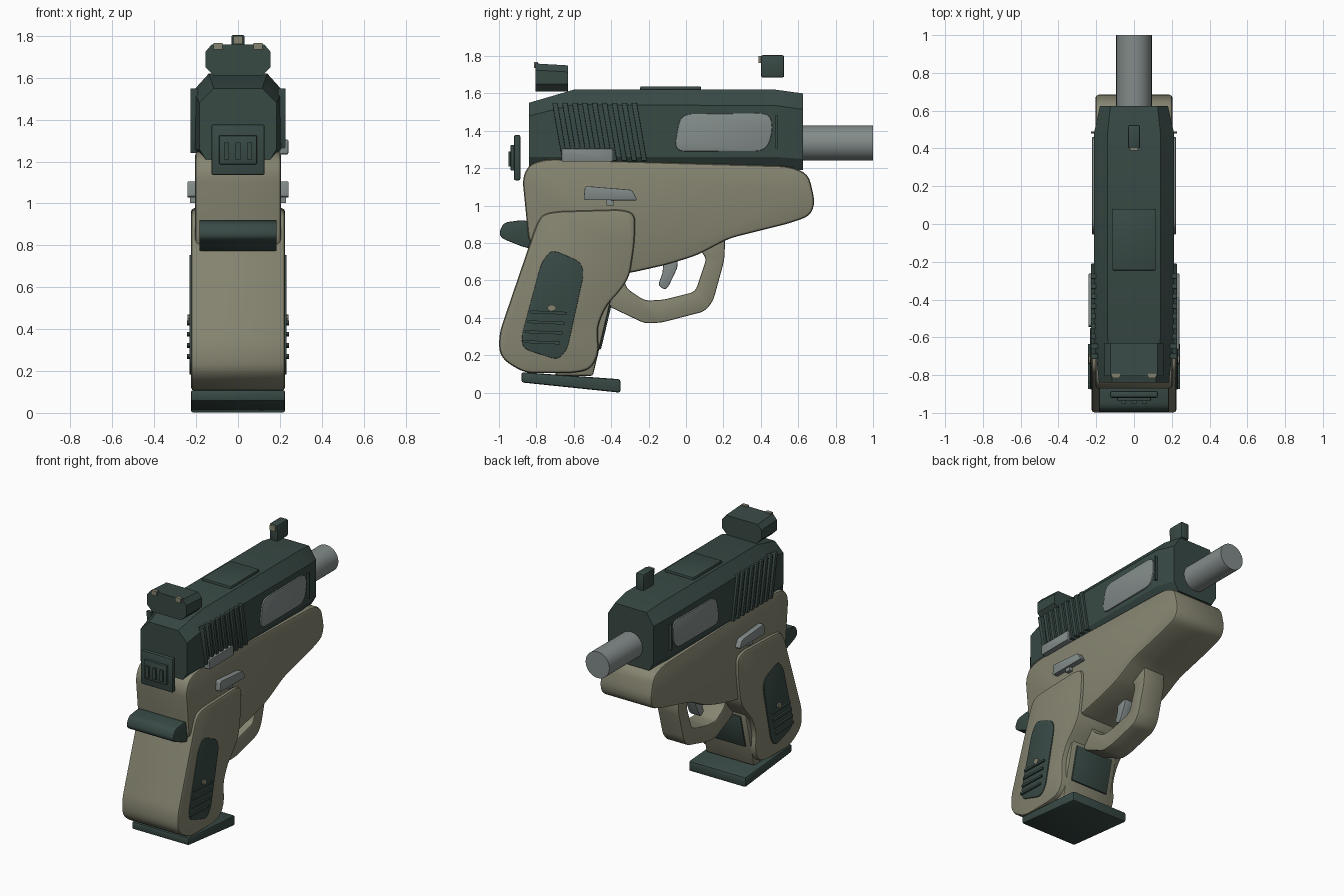
import bpy, bmesh, math
from mathutils import Vector


def material(name, rgb):
    m = bpy.data.materials.new(name)
    m.diffuse_color = (*rgb, 1)
    return m


DARK = material("dark green", (0.040, 0.068, 0.060))
TAN = material("olive tan", (0.238, 0.234, 0.165))
GREY = material("steel grey", (0.225, 0.262, 0.255))


def finish(bm, name, mat, bevel=0.0, seg=2):
    """Bevel the sharp edges, then make a smooth-by-angle object."""
    bmesh.ops.recalc_face_normals(bm, faces=bm.faces)
    if bevel:
        sharp = [e for e in bm.edges if len(e.link_faces) == 2 and e.calc_face_angle() > 0.8]
        bmesh.ops.bevel(bm, geom=sharp, offset=bevel, segments=seg, profile=0.5,
                        affect='EDGES', clamp_overlap=True)
    me = bpy.data.meshes.new(name)
    bm.to_mesh(me)
    bm.free()
    me.materials.append(mat)
    me.shade_smooth()
    me.set_sharp_from_angle(angle=math.radians(30))
    ob = bpy.data.objects.new(name, me)
    bpy.context.collection.objects.link(ob)
    return ob


def rounded(pts, r, n=4):
    """Replace each profile corner by a small curve."""
    pts = [Vector(p) for p in pts]
    out = []
    for i, p in enumerate(pts):
        a, b = pts[i - 1] - p, pts[(i + 1) % len(pts)] - p
        s = p + a.normalized() * min(r, a.length * 0.45)
        e = p + b.normalized() * min(r, b.length * 0.45)
        for k in range(n + 1):
            t = k / n
            out.append(s * (1 - t) ** 2 + p * 2 * t * (1 - t) + e * t * t)
    return out


def prism(name, pts, x0, x1, mat, r=0.0, bevel=0.0, seg=2):
    """Extrude a (y, z) profile from x0 to x1."""
    pts = rounded(pts, r) if r else pts
    bm = bmesh.new()
    f = bm.faces.new([bm.verts.new((x0, p[0], p[1])) for p in pts])
    ext = bmesh.ops.extrude_face_region(bm, geom=[f])
    bmesh.ops.translate(bm, vec=(x1 - x0, 0, 0),
                        verts=[v for v in ext["geom"] if isinstance(v, bmesh.types.BMVert)])
    return finish(bm, name, mat, bevel, seg)


def box(name, x0, x1, y0, y1, z0, z1, mat, bevel=0.0):
    return prism(name, [(y0, z0), (y1, z0), (y1, z1), (y0, z1)], x0, x1, mat, 0, bevel)


def both(name, pts, x0, x1, mat, r=0.0, bevel=0.0):
    """Same prism on the right and left side."""
    prism(name + "_right", pts, x0, x1, mat, r, bevel)
    prism(name + "_left", pts, -x1, -x0, mat, r, bevel)


# Slide: lofted chamfered sections (y, half width, shoulder z, top half width, top z, bottom z)
bm = bmesh.new()
rings = []
for y, w, sh, tw, top, bot in [(-0.84, 0.185, 1.48, 0.115, 1.55, 1.20),
                               (-0.60, 0.212, 1.54, 0.140, 1.62, 1.20),
                               (0.48, 0.212, 1.535, 0.140, 1.62, 1.20),
                               (0.625, 0.180, 1.515, 0.125, 1.60, 1.19)]:
    half = [(w * 0.8, bot), (w, bot + 0.06), (w, sh), (tw, top)]
    ring = half + [(-x, z) for x, z in reversed(half)]
    rings.append([bm.verts.new((x, y, z)) for x, z in ring])
for a, b in zip(rings, rings[1:]):
    for i in range(8):
        j = (i + 1) % 8
        bm.faces.new((a[i], a[j], b[j], b[i]))
bm.faces.new(rings[0])
bm.faces.new(rings[-1])
finish(bm, "slide", DARK)
box("slide_top_plate", -0.115, 0.115, -0.245, 0.08, 1.60, 1.638, DARK, 0.006)

# Slanted grip ridges on the slide
for i in range(9):
    y = -0.715 + i * 0.053
    both(f"slide_ridge_{i}", [(y, 1.55), (y + 0.028, 1.55), (y + 0.082, 1.24), (y + 0.054, 1.24)],
         0.19, 0.228, DARK, 0, 0.004)

# Side window plates and strips
both("side_window", [(-0.065, 1.29), (-0.03, 1.49), (0.45, 1.495), (0.465, 1.40), (0.43, 1.292)],
     0.19, 0.222, GREY, 0.06, 0.005)
both("front_strip", [(0.478, 1.305), (0.49, 1.305), (0.49, 1.485), (0.478, 1.485)], 0.19, 0.228, DARK)

# Barrel
bm = bmesh.new()
bmesh.ops.create_cone(bm, cap_ends=True, segments=32, radius1=0.094, radius2=0.094, depth=0.5)
for v in bm.verts:
    v.co = Vector((v.co.x, v.co.z + 0.75, v.co.y + 1.335))
finish(bm, "barrel", GREY)

# Rear sight: chamfered section along y, with two marker dots
bm = bmesh.new()
half = [(0.115, 1.61), (0.155, 1.65), (0.155, 1.725), (0.125, 1.76)]
ring = half + [(-x, z) for x, z in reversed(half)]
a = [bm.verts.new((x, -0.805, z)) for x, z in ring]
b = [bm.verts.new((x, -0.63, z - (0.01 if z > 1.7 else 0))) for x, z in ring]
for i in range(8):
    bm.faces.new((a[i], a[(i + 1) % 8], b[(i + 1) % 8], b[i]))
bm.faces.new(a)
bm.faces.new(b)
finish(bm, "rear_sight", DARK)
for s in (-1, 1):
    box(f"rear_sight_dot_{s}", s * 0.095 - 0.022, s * 0.095 + 0.022, -0.814, -0.79, 1.735, 1.767, TAN)

# Front sight
box("front_sight", -0.032, 0.032, 0.40, 0.525, 1.685, 1.805, DARK, 0.01)
box("front_sight_dot", -0.022, 0.022, 0.388, 0.41, 1.762, 1.80, TAN)

# Rear plate behind the slide
box("rear_plate", -0.127, 0.127, -0.92, -0.885, 1.135, 1.378, DARK, 0.01)
box("rear_plate_step", -0.09, 0.09, -0.938, -0.915, 1.187, 1.325, DARK, 0.006)
for i in (-1, 0, 1):
    box(f"rear_plate_bar_{i}", i * 0.055 - 0.012, i * 0.055 + 0.012, -0.95, -0.93, 1.21, 1.29, DARK)

# Frame
prism("frame", [(-0.875, 1.15), (-0.835, 1.225), (-0.74, 1.25), (0.55, 1.212), (0.655, 1.17),
                (0.69, 1.02), (0.665, 0.945), (0.55, 0.905), (0.23, 0.825), (0.06, 0.735),
                (-0.10, 0.685), (-0.30, 0.64), (-0.6, 0.6), (-0.84, 0.8)],
      -0.205, 0.205, TAN, 0.05, 0.018)

# Grip body and its front strap
prism("grip", [(-0.80, 0.90), (-0.765, 0.955), (-0.69, 0.97), (-0.34, 0.98), (-0.27, 0.955),
               (-0.275, 0.80), (-0.30, 0.63), (-0.34, 0.56), (-0.43, 0.46), (-0.475, 0.35),
               (-0.465, 0.21), (-0.51, 0.125), (-0.60, 0.105), (-0.86, 0.105), (-0.965, 0.165),
               (-1.0, 0.22), (-0.998, 0.32)],
      -0.225, 0.225, TAN, 0.05, 0.018)
prism("front_strap", [(-0.40, 0.50), (-0.498, 0.09), (-0.70, 0.09), (-0.60, 0.50)],
      -0.19, 0.19, TAN, 0, 0.012)
prism("front_strap_panel", [(-0.398, 0.47), (-0.455, 0.23), (-0.50, 0.23), (-0.45, 0.47)],
      -0.15, 0.15, DARK, 0, 0.006)

# Grip side panels with ridges and a screw
both("grip_panel", [(-0.775, 0.69), (-0.73, 0.755), (-0.69, 0.755), (-0.565, 0.70), (-0.545, 0.64),
                    (-0.635, 0.23), (-0.685, 0.175), (-0.87, 0.235), (-0.88, 0.30)],
     0.20, 0.232, DARK, 0.04, 0.004)
for i in range(4):
    y, z = -0.835 - i * 0.013, 0.425 - i * 0.053
    both(f"grip_panel_ridge_{i}", [(y, z), (y + 0.20, z - 0.008), (y + 0.20, z + 0.007), (y, z + 0.015)],
         0.22, 0.244, DARK)
both("grip_screw", [(-0.718 + 0.024 * math.cos(k * math.pi / 4), 0.453 + 0.018 * math.sin(k * math.pi / 4))
                    for k in range(8)], 0.22, 0.242, TAN)

# Base plate, tilted
prism("base_plate", [(-0.88, 0.055), (-0.35, 0.0), (-0.35, 0.072), (-0.88, 0.11)],
      -0.225, 0.225, DARK, 0, 0.012)

# Rear tang
prism("rear_tang", [(-1.0, 0.855), (-0.975, 0.91), (-0.86, 0.925), (-0.78, 0.88), (-0.80, 0.77),
                    (-0.86, 0.775), (-0.985, 0.825)], -0.185, 0.185, DARK, 0.03, 0.006)

# Trigger guard and trigger
prism("trigger_guard", [(0.21, 0.84), (0.205, 0.71), (0.145, 0.49), (0.10, 0.435), (-0.13, 0.375),
                        (-0.22, 0.37), (-0.42, 0.465), (-0.42, 0.60), (-0.33, 0.60), (-0.315, 0.555),
                        (-0.22, 0.492), (-0.12, 0.497), (0.05, 0.54), (0.11, 0.72),
                        (0.07, 0.765), (0.07, 0.84)], -0.085, 0.085, TAN, 0.03, 0.008)
prism("trigger", [(-0.12, 0.74), (-0.045, 0.74), (-0.045, 0.67), (-0.095, 0.565), (-0.115, 0.55),
                  (-0.15, 0.575), (-0.125, 0.64)], -0.04, 0.04, GREY, 0.02, 0.006)

# Side controls
prism("slide_catch", [(-0.665, 1.235), (-0.39, 1.235), (-0.39, 1.305), (-0.665, 1.305)],
      0.18, 0.24, GREY, 0.01, 0.005)
both("safety_lever", [(-0.548, 1.03), (-0.258, 1.028), (-0.29, 1.085), (-0.54, 1.105)],
     0.19, 0.242, GREY, 0.015, 0.005)
both("safety_pin", [(-0.425, 1.002), (-0.385, 1.002), (-0.385, 1.03), (-0.425, 1.03)], 0.19, 0.23, GREY)
